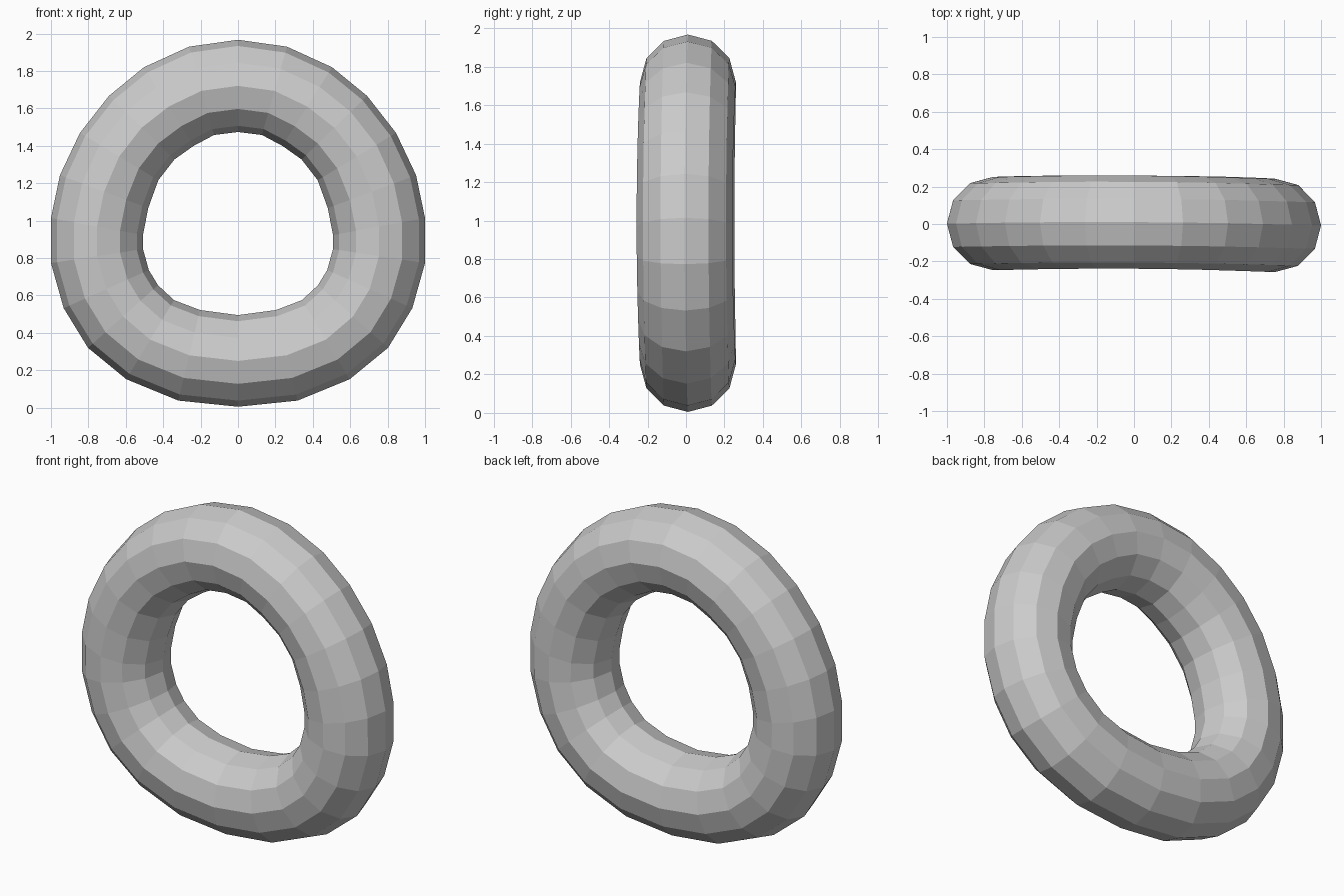
import bpy, bmesh
from math import sin, cos, pi

if "Cube" in bpy.data.objects:
    bpy.data.objects.remove(bpy.data.objects["Cube"])

# Half profile of the ring, top to bottom: outer x, z and inner x, z
HALF = [
    (0, 1.967, 0, 1.474), (0.262, 1.93, 0.128, 1.458), (0.503, 1.82, 0.237, 1.40),
    (0.69, 1.667, 0.34, 1.327), (0.845, 1.469, 0.426, 1.216), (0.952, 1.243, 0.48, 1.067),
    (1.0, 1.014, 0.508, 0.923), (1.0, 0.773, 0.508, 0.848), (0.932, 0.532, 0.477, 0.736),
    (0.802, 0.32, 0.428, 0.655), (0.597, 0.152, 0.342, 0.575), (0.319, 0.038, 0.203, 0.522),
    (0, 0.005, 0, 0.495)]
SIDES = 12
HALF_WIDTH = 0.249

# Mirror the half profile into a closed loop of stations
loop = HALF + [(-a, b, -c, d) for a, b, c, d in HALF[-2:0:-1]]
n = len(loop)

# Twelve-sided tube section at each station, with the slight sideways warp
bm = bmesh.new()
rings = []
for i, (ox, oz, ix, iz) in enumerate(loop):
    t = 2 * pi * i / n
    warp = 0.0035 + 0.0065 * cos(2 * t) - 0.005 * sin(t)
    ring = []
    for j in range(SIDES):
        a = 2 * pi * j / SIDES
        f = (1 + cos(a)) / 2
        ring.append(bm.verts.new((ix + (ox - ix) * f,
                                  warp + HALF_WIDTH * sin(a),
                                  iz + (oz - iz) * f)))
    rings.append(ring)

# Skin neighbouring sections
for i in range(n):
    p, q = rings[i], rings[(i + 1) % n]
    for j in range(SIDES):
        k = (j + 1) % SIDES
        bm.faces.new((p[j], p[k], q[k], q[j]))
bmesh.ops.recalc_face_normals(bm, faces=bm.faces)

mesh = bpy.data.meshes.new("ring")
bm.to_mesh(mesh)
bm.free()
bpy.context.collection.objects.link(bpy.data.objects.new("ring", mesh))
